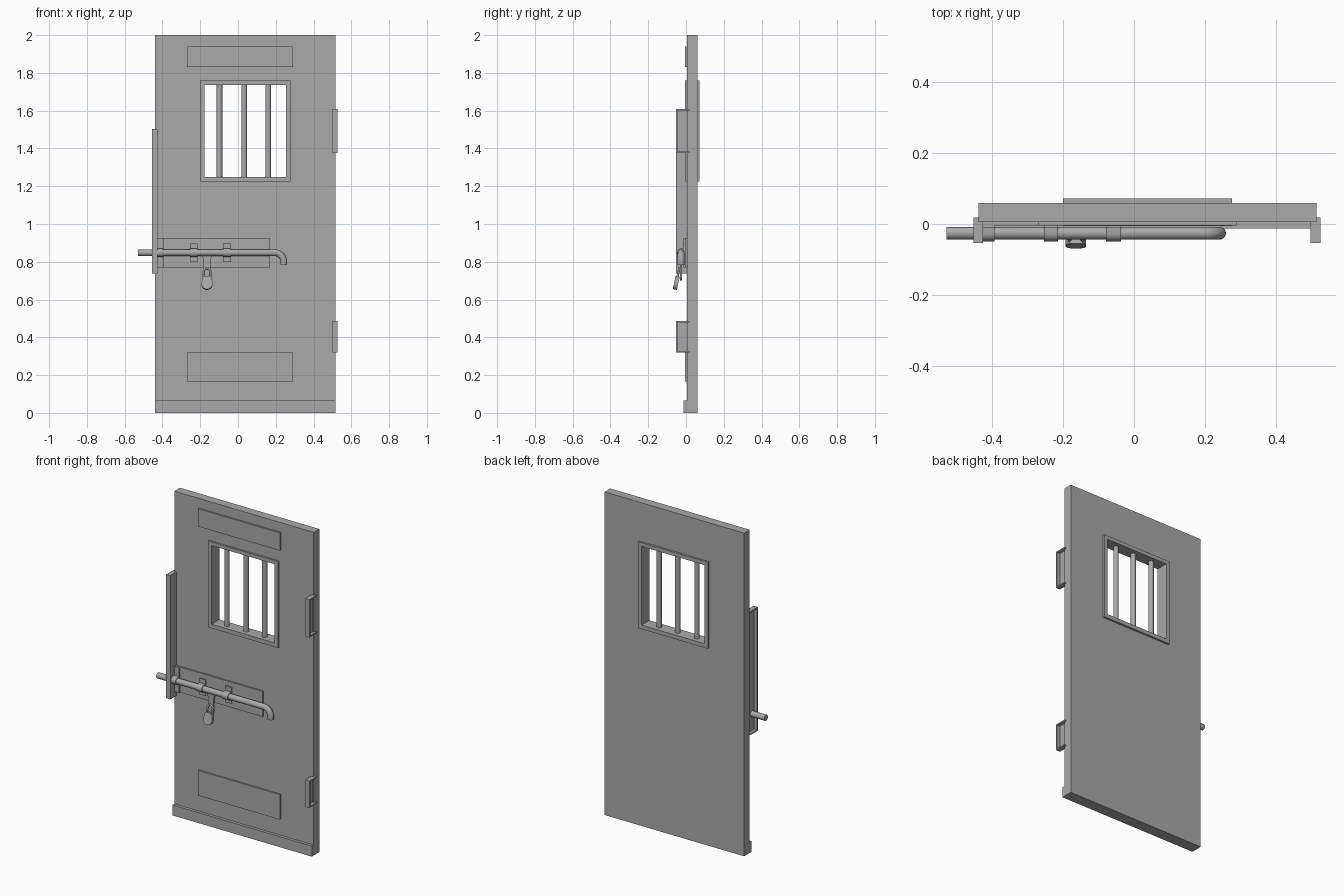
import bpy, bmesh, math
from mathutils import Vector, Matrix

old = bpy.data.objects.get("Cube")
if old:
    bpy.data.objects.remove(old, do_unlink=True)

steel = bpy.data.materials.new("grey_steel")
steel.use_nodes = True
GREY = (0.4, 0.4, 0.4, 1)
steel.diffuse_color = GREY
steel.node_tree.nodes["Principled BSDF"].inputs["Base Color"].default_value = GREY


def finish(name, bm, smooth=False):
    bmesh.ops.recalc_face_normals(bm, faces=bm.faces)
    mesh = bpy.data.meshes.new(name)
    bm.to_mesh(mesh)
    bm.free()
    mesh.materials.append(steel)
    obj = bpy.data.objects.new(name, mesh)
    bpy.context.collection.objects.link(obj)
    if smooth:
        bpy.ops.object.select_all(action='DESELECT')
        obj.select_set(True)
        bpy.context.view_layer.objects.active = obj
        bpy.ops.object.shade_smooth_by_angle(angle=math.radians(40))
    return obj


def add_box(bm, x, y, z):
    lo, hi = Vector((x[0], y[0], z[0])), Vector((x[1], y[1], z[1]))
    m = Matrix.Translation((lo + hi) / 2) @ Matrix.Diagonal((*(hi - lo), 1))
    bmesh.ops.create_cube(bm, size=1, matrix=m)


def box(name, x, y, z):
    bm = bmesh.new()
    add_box(bm, x, y, z)
    return finish(name, bm)


def ring(name, outer, inner, y):
    # rectangular slab in xz with a rectangular opening
    bm = bmesh.new()
    loops = []
    for x0, x1, z0, z1 in (outer, inner):
        for depth in y:
            loops.append([bm.verts.new((px, depth, pz)) for px, pz in
                          ((x0, z0), (x1, z0), (x1, z1), (x0, z1))])
    of, ob, nf, nb = loops
    for a, b in ((of, ob), (ob, nb), (nb, nf), (nf, of)):
        for i in range(4):
            j = (i + 1) % 4
            bm.faces.new((a[i], a[j], b[j], b[i]))
    return finish(name, bm)


def extrude(name, points, direction, smooth=False):
    # flat outline pushed along a direction
    bm = bmesh.new()
    face = bm.faces.new([bm.verts.new(p) for p in points])
    out = bmesh.ops.extrude_face_region(bm, geom=[face])
    verts = [g for g in out["geom"] if isinstance(g, bmesh.types.BMVert)]
    bmesh.ops.translate(bm, verts=verts, vec=direction)
    return finish(name, bm, smooth)


def tube(name, points, radius, sides=16):
    # round bar swept along a path of points
    pts = [Vector(p) for p in points]
    bm = bmesh.new()
    rings = []
    for i, p in enumerate(pts):
        t = (pts[min(i + 1, len(pts) - 1)] - pts[max(i - 1, 0)]).normalized()
        u = Vector((0, 1, 0))
        u = (u - t * u.dot(t)).normalized()
        v = t.cross(u)
        rings.append([bm.verts.new(p + radius * (u * math.cos(a) + v * math.sin(a)))
                      for a in (math.tau * k / sides for k in range(sides))])
    for a, b in zip(rings, rings[1:]):
        for k in range(sides):
            n = (k + 1) % sides
            bm.faces.new((a[k], a[n], b[n], b[k]))
    bm.faces.new(rings[0])
    bm.faces.new(rings[-1])
    return finish(name, bm, True)


def arc(cx, cz, r, start, end, steps=8):
    angles = (math.radians(start + (end - start) * i / steps) for i in range(steps + 1))
    return [(cx + r * math.cos(a), cz + r * math.sin(a)) for a in angles]


# door slab, raised panels and kick strip
ring("door_slab", (-0.44, 0.515, 0, 2), (-0.19, 0.265, 1.237, 1.75), (0.005, 0.06))
box("kick_strip", (-0.44, 0.515), (-0.013, 0.01), (0, 0.065))
box("upper_panel", (-0.27, 0.29), (-0.004, 0.01), (1.83, 1.94))
box("lower_panel", (-0.27, 0.29), (-0.004, 0.01), (0.165, 0.32))
box("bolt_backplate", (-0.43, 0.17), (-0.004, 0.01), (0.77, 0.927))

# barred window
ring("window_frame", (-0.2, 0.277, 1.225, 1.76), (-0.178, 0.254, 1.25, 1.737), (-0.005, 0.072))
for i, x in enumerate((-0.098, 0.033, 0.16)):
    tube(f"window_bar_{i + 1}", [(x, 0.033, 1.24), (x, 0.033, 1.745)], 0.015)


# channel brackets: a web on the inner side with flanges turned outward
def bracket(name, inner, outer, z0, z1, t=0.008):
    side = 1 if outer > inner else -1
    xs = sorted((inner, outer))
    y = (-0.054, 0.018)
    bm = bmesh.new()
    add_box(bm, sorted((inner, inner + side * t)), y, (z0, z1))
    add_box(bm, xs, (y[0], y[0] + t), (z0, z1))
    for z in (z0, z1 - t):
        add_box(bm, xs, y, (z, z + t))
    return finish(name, bm)


bracket("upper_hinge", 0.499, 0.527, 1.375, 1.61)
bracket("lower_hinge", 0.499, 0.527, 0.32, 0.487)
bracket("strike_channel", -0.426, -0.454, 0.737, 1.503)

# sliding bolt with a bent handle
ROD_Y, ROD_Z = -0.026, 0.848
bend = arc(0.195, ROD_Z - 0.047, 0.047, 90, 0)
path = [(-0.53, ROD_Z)] + bend + [(0.242, 0.784)]
tube("sliding_bolt", [(x, ROD_Y, z) for x, z in path], 0.018)


# guides strapped over the bolt
def guide(name, x0, x1, half_height):
    hump = arc(ROD_Y, ROD_Z, 0.023, 270, 90, 10)
    outline = [(0.006, ROD_Z - half_height), (-0.012, ROD_Z - half_height), (-0.012, ROD_Z - 0.023)]
    outline += hump
    outline += [(-0.012, ROD_Z + 0.023), (-0.012, ROD_Z + half_height), (0.006, ROD_Z + half_height)]
    return extrude(name, [(x0, y, z) for y, z in outline], (x1 - x0, 0, 0), True)


guide("end_guide", -0.426, -0.394, 0.078)
guide("left_guide", -0.255, -0.215, 0.05)
guide("right_guide", -0.079, -0.037, 0.05)

# hasp tab hanging from the bolt
LOCK_X = -0.164
tab = arc(LOCK_X, 0.72, 0.018, 180, 360) + [(LOCK_X + 0.018, 0.805), (LOCK_X + 0.026, 0.835),
                                            (LOCK_X - 0.026, 0.835), (LOCK_X - 0.018, 0.805)]
extrude("hasp_tab", [(x, -0.032, z) for x, z in tab], (0, 0.01, 0), True)

# padlock, tilted so its foot swings forward
body_outline = arc(LOCK_X, 0.68, 0.029, 180, 360, 12) + [(LOCK_X + 0.026, 0.712), (LOCK_X + 0.018, 0.722),
                                                         (LOCK_X - 0.018, 0.722), (LOCK_X - 0.026, 0.712)]
body = extrude("padlock_body", [(x, -0.046, z) for x, z in body_outline], (0, 0.022, 0), True)
hoop = [(LOCK_X + 0.018, 0.715)] + arc(LOCK_X, 0.748, 0.018, 0, 180) + [(LOCK_X - 0.018, 0.715)]
shackle = tube("padlock_shackle", [(x, -0.035, z) for x, z in hoop], 0.0055, 10)
pivot = Vector((LOCK_X, -0.037, 0.766))
tilt = Matrix.Translation(pivot) @ Matrix.Rotation(math.radians(-12), 4, 'X') @ Matrix.Translation(-pivot)
for part in (body, shackle):
    part.data.transform(tilt)
